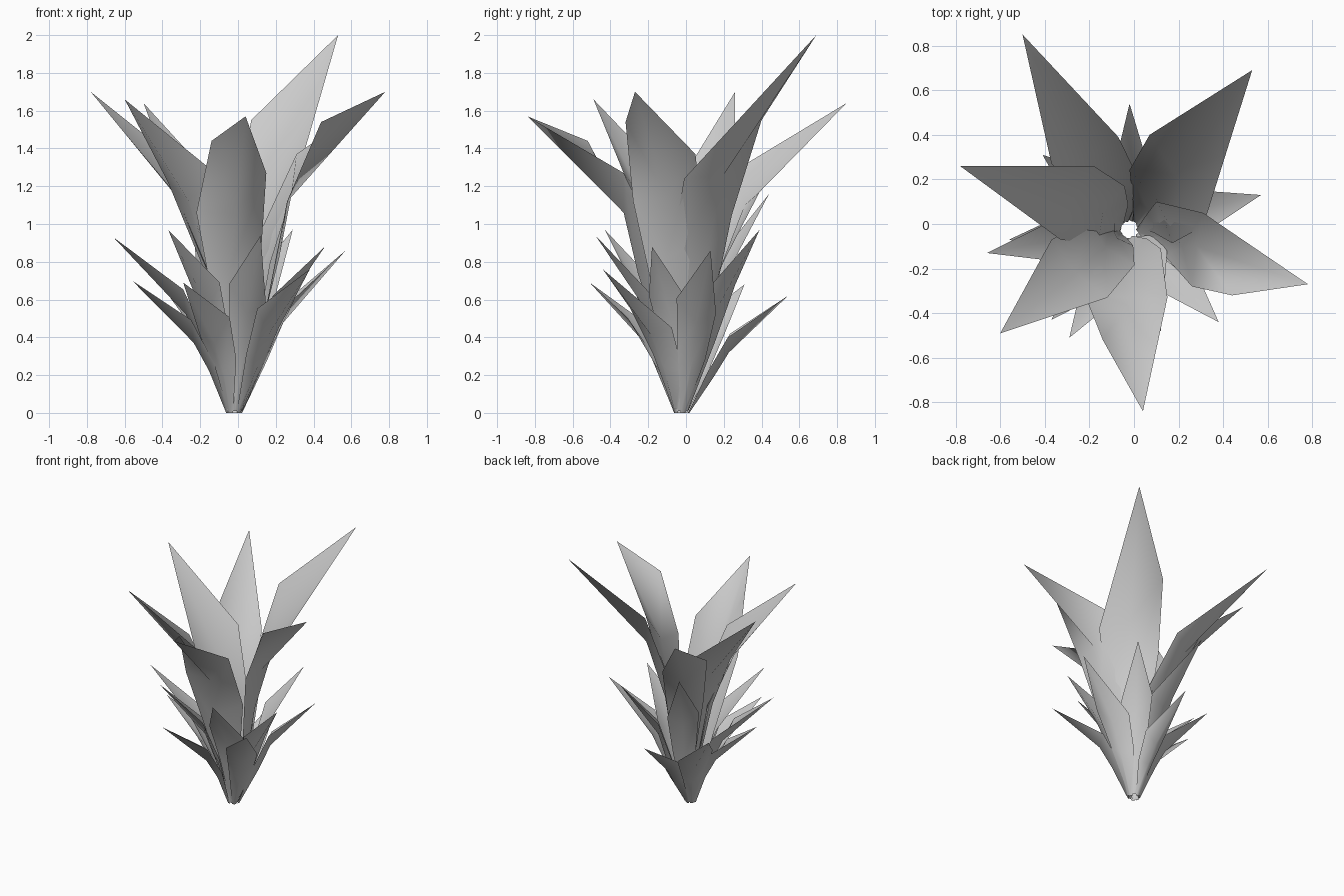
import bpy
from mathutils import Vector

if "Cube" in bpy.data.objects:
    bpy.data.objects.remove(bpy.data.objects["Cube"])

CENTRE = Vector((-0.02, -0.025, 0))


def leaf(name, rows, tip):
    """Folded strip of left/rib/right rows from the base up, closed by a tip."""
    verts = [tuple(p) for row in rows for p in row] + [tuple(tip)]
    faces = []
    for r in range(0, 3 * len(rows) - 3, 3):
        faces += [(r, r + 1, r + 4, r + 3), (r + 1, r + 2, r + 5, r + 4)]
    n = len(verts)
    faces += [(n - 4, n - 3, n - 1), (n - 3, n - 2, n - 1)]
    mesh = bpy.data.meshes.new(name)
    mesh.from_pydata(verts, [], faces)
    for p in mesh.polygons:
        p.use_smooth = True
    ob = bpy.data.objects.new(name, mesh)
    bpy.context.collection.objects.link(ob)


def flat(v):
    return Vector((v.x, v.y, 0)).normalized()


def base_row(direction, half, z):
    foot = CENTRE + flat(direction) * 0.035 + Vector((0, 0, z))
    h = flat(half) * 0.013
    return foot - h, foot + flat(direction) * 0.008, foot + h


# Tall leaves: tip, left shoulder, right shoulder, rib point
tall = [
    ((-0.50, 0.85, 1.64), (-0.07, 0.39, 1.17), (-0.37, 0.27, 1.29), (-0.21, 0.31, 1.10)),
    ((0.53, 0.69, 2.00), (0.31, -0.01, 1.24), (0.07, 0.40, 1.55), (0.20, 0.20, 1.26)),
    ((0.78, -0.27, 1.70), (0.44, -0.32, 1.54), (0.31, 0.05, 1.37), (0.28, -0.10, 1.14)),
    ((0.04, -0.84, 1.57), (-0.14, -0.52, 1.44), (0.15, -0.33, 1.27), (-0.01, -0.33, 1.06)),
    ((-0.60, -0.49, 1.66), (-0.37, -0.07, 1.22), (-0.12, -0.33, 1.27), (-0.26, -0.22, 1.12)),
    ((-0.78, 0.26, 1.70), (-0.18, 0.26, 1.22), (-0.33, -0.07, 1.16), (-0.28, 0.10, 1.09)),
]
# Mid-height corners of the two broad front leaves
broad = {
    2: ((0.26, -0.28, 1.12), (0.10, 0.10, 0.92)),
    3: ((-0.22, -0.32, 1.06), (0.12, -0.11, 0.82)),
}
for i, row in enumerate(tall):
    tip, a, b, rib = (Vector(p) for p in row)
    mid, half = (a + b) / 2, (b - a) / 2
    if i in broad:
        a2, b2 = (Vector(p) for p in broad[i])
    else:
        m2 = Vector((mid.x * 0.4, mid.y * 0.4, mid.z * 0.66))
        a2, b2 = m2 - half * 0.8, m2 + half * 0.8
    mid2, half2 = (a2 + b2) / 2, (b2 - a2) / 2
    rib2 = mid2 + flat(mid) * 0.04 - Vector((0, 0, 0.2 if i in broad else 0.1))
    m3 = Vector((mid2.x * 0.55, mid2.y * 0.55, mid2.z * 0.45))
    low = (m3 - half2 * 0.5, m3 + flat(mid) * 0.03, m3 + half2 * 0.5)
    leaf(f"tall_leaf_{i + 1}",
         [base_row(mid, half, 0.01), low, (a2, rib2, b2), (a, rib, b)], tip)

# Short leaves: tip x, y, z and tilt of the shoulders
short = [
    (-0.02, 0.54, 0.62, 0.01), (-0.41, 0.31, 0.68, 0.04),
    (-0.56, -0.07, 0.70, 0.03), (-0.29, -0.51, 0.69, 0.05),
    (0.38, -0.44, 0.76, -0.05), (0.57, 0.13, 0.86, -0.04),
    (-0.25, 0.44, 1.16, 0.04), (0.29, 0.39, 0.97, 0.04),
    (0.46, -0.18, 0.88, -0.04), (0.12, -0.48, 0.94, -0.06),
    (-0.37, -0.43, 0.97, 0.05), (-0.66, -0.13, 0.93, 0.04),
]
for i, (x, y, z, tilt) in enumerate(short):
    tip = Vector((x, y, z))
    side = Vector((-y, x, 0)).normalized()
    w = 0.085 if i == 0 else 0.115
    # tilted shoulders also lean outward on the raised side
    half = side * w + Vector((0, 0, tilt)) + flat(tip) * tilt * 0.9
    rows = [base_row(tip, side, 0.0 if i < 6 else 0.01)]
    for r, h, s, out, drop in ((0.22, 0.36, 0.7, 0.03, 0.03), (0.42, 0.66, 1.0, 0.0, 0.09)):
        m = Vector((x * r, y * r, z * h))
        rib = m + flat(tip) * out - Vector((0, 0, drop))
        rows.append((m - half * s, rib, m + half * s))
    leaf(f"short_leaf_{i + 1}", rows, tip)
